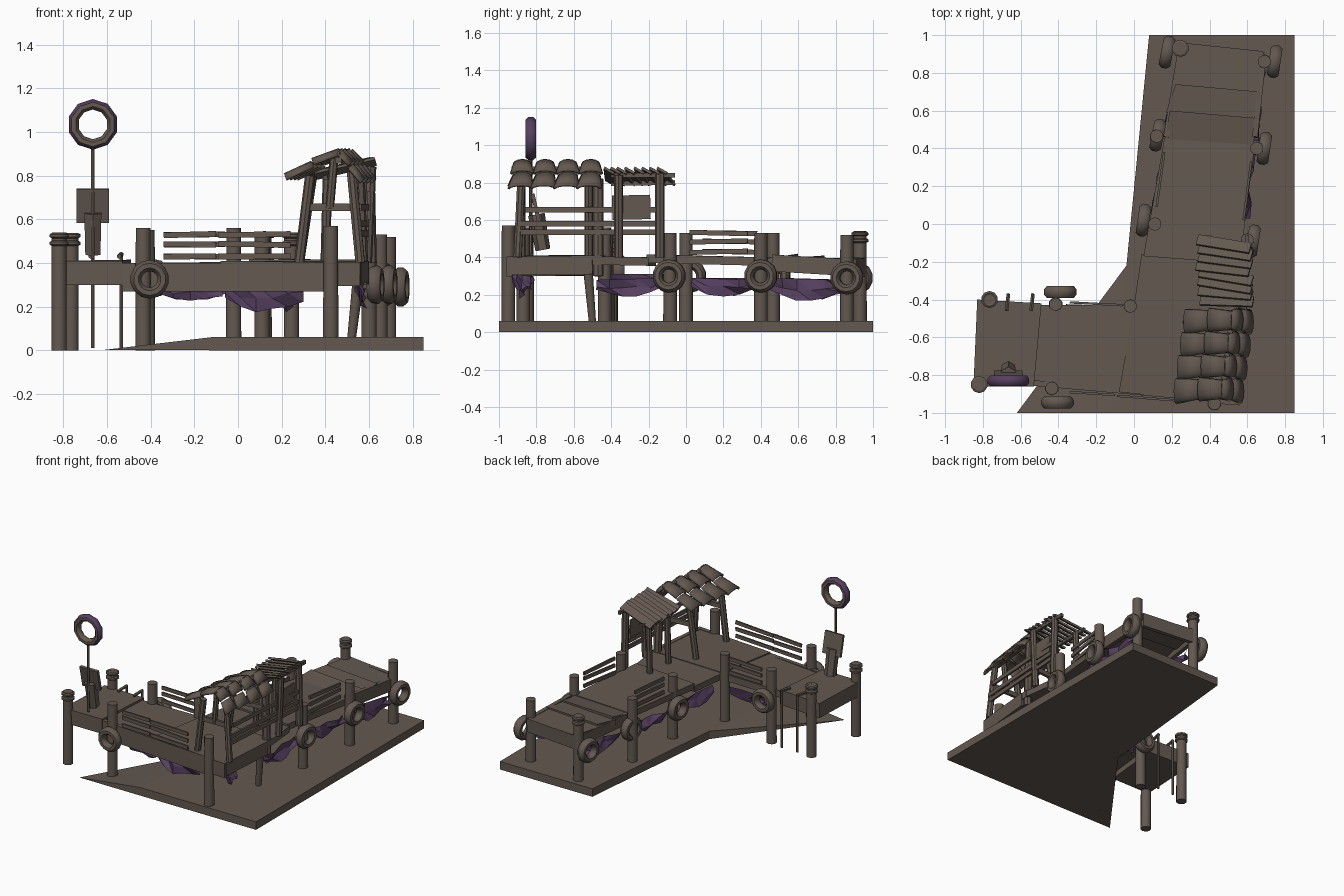
import bpy, bmesh, math, random
from mathutils import Vector as V, Matrix

if "Cube" in bpy.data.objects:
    bpy.data.objects.remove(bpy.data.objects["Cube"])
random.seed(4)

def mat(name, c):
    m = bpy.data.materials.new(name)
    m.diffuse_color = (*c, 1)
    m.use_nodes = True
    m.node_tree.nodes["Principled BSDF"].inputs["Base Color"].default_value = m.diffuse_color
    return m
WOOD = mat("weathered brown", (0.125, 0.098, 0.080))
PURPLE = mat("faded purple", (0.092, 0.050, 0.115))

def finish(name, bm, mats=(WOOD,), smooth=True):
    bmesh.ops.recalc_face_normals(bm, faces=bm.faces)
    me = bpy.data.meshes.new(name)
    bm.to_mesh(me)
    bm.free()
    for m in mats:
        me.materials.append(m)
    if smooth:
        me.shade_smooth()
        me.set_sharp_from_angle(angle=math.radians(40))
    ob = bpy.data.objects.new(name, me)
    bpy.context.collection.objects.link(ob)
    return ob

def log(name, p, q, r, r2=None, sides=10):
    p, q = V(p), V(q)
    bm = bmesh.new()
    rot = (q - p).to_track_quat('Z', 'Y').to_matrix().to_4x4()
    bmesh.ops.create_cone(bm, cap_ends=True, segments=sides, radius1=r, radius2=r2 or r,
                          depth=(q - p).length, matrix=Matrix.Translation((p + q) / 2) @ rot)
    return finish(name, bm)

def plank(name, p, q, w, t, up=(0, 0, 1)):
    """Box running from p to q, w across and t along up."""
    p, q = V(p), V(q)
    d = (q - p).normalized()
    side = d.cross(V(up)).normalized()
    n = side.cross(d)
    rot = Matrix((d, side, n)).transposed().to_4x4()
    bm = bmesh.new()
    bmesh.ops.create_cube(bm, size=1, matrix=Matrix.Translation((p + q) / 2) @ rot
                          @ Matrix.Diagonal(((q - p).length, w, t, 1)))
    return finish(name, bm, smooth=False)

def slab(name, top, thick):
    """Plate under a polygon of top corners."""
    bm = bmesh.new()
    a = [bm.verts.new(c) for c in top]
    b = [bm.verts.new((c[0], c[1], max(c[2] - thick, 0))) for c in top]
    bm.faces.new(a)
    bm.faces.new(b[::-1])
    for i in range(len(a)):
        j = (i + 1) % len(a)
        bm.faces.new((a[i], b[i], b[j], a[j]))
    bmesh.ops.remove_doubles(bm, verts=bm.verts, dist=0.001)
    return finish(name, bm, smooth=False)

def ring(name, c, axis, R, r, major=12, minor=8, stretch=1.0):
    """Torus around an axis; stretch widens it along that axis."""
    bm = bmesh.new()
    rot = V(axis).to_track_quat('Z', 'Y').to_matrix()
    rows = []
    for i in range(major):
        a = 2 * math.pi * (i + 0.5) / major
        row = []
        for j in range(minor):
            b = 2 * math.pi * (j + 0.5) / minor
            k = R + r * math.cos(b)
            row.append(bm.verts.new(V(c) + rot @ V((k * math.cos(a), k * math.sin(a), stretch * r * math.sin(b)))))
        rows.append(row)
    for i in range(major):
        for j in range(minor):
            s, t = rows[i], rows[(i + 1) % major]
            bm.faces.new((s[j], t[j], t[(j + 1) % minor], s[(j + 1) % minor]))
    return finish(name, bm, (WOOD, PURPLE))

def net(name, p, q, drop):
    """Crumpled cloth hanging between two points."""
    p, q = V(p), V(q)
    n = max(4, int((q - p).length / 0.07))
    out = (q - p).cross(V((0, 0, 1))).normalized()
    bm = bmesh.new()
    rows = []
    for i in range(n + 1):
        t = i / n
        sag = drop * (0.55 + 0.45 * math.sin(math.pi * t))
        c = p.lerp(q, t)
        rows.append([bm.verts.new(c + out * random.uniform(-0.025, 0.025)
                     - V((0, 0, sag * k + (random.uniform(-0.012, 0.012) if k else 0)))) for k in (0, 0.5, 1)])
    for s, t in zip(rows, rows[1:]):
        for k in (0, 1):
            bm.faces.new((s[k], t[k], t[k + 1]))
            bm.faces.new((s[k], t[k + 1], s[k + 1]))
    return finish(name, bm, (PURPLE,), smooth=False)

# Sloping ground slab with a wedge tip
slab("ground_slab", [(0.08, 1, .06), (-.04, -.22, .06), (-.12, -1, .06), (.85, -1, .06), (.85, 1, .06)], 0.06)
slab("ground_wedge", [(-.04, -.22, .06), (-.62, -1, 0.001), (-.12, -1, .06)], 0.06)

# Pier posts: x, y, top height
posts = [(-.765, -.40, .53), (-.82, -.85, .54), (-.415, -.425, .55), (-.435, -.87, .56), (-.02, -.435, .56),
         (.425, -.95, .57), (.11, 0, .53), (.12, .465, .53), (.245, .93, .54), (.60, -.085, .53),
         (.65, .40, .53), (.69, .86, .52)]
for x, y, h in posts:
    log("pier_post", (x, y, 0), (x, y, h), 0.037, 0.035)
for x, y in ((-.765, -.40), (-.82, -.85), (.245, .93)):
    for z in (.49, .525):
        ring("post_rope", (x, y, z), (0, 0, 1), 0.035, 0.012, 10, 6)
log("leaning_brace", (.52, -.50, .05), (.56, -.53, .40), 0.02, 0.028)

# Deck sections
slab("deck_left", [(-.83, -.40, .41), (-.49, -.42, .415), (-.53, -.86, .41), (-.85, -.86, .41)], 0.11)
slab("deck_front", [(-.5, -.43, .40), (0, -.43, .405), (-.08, -.89, .40), (-.54, -.85, .39)], 0.05)
slab("deck_corner", [(0, -.43, .41), (.60, -.45, .41), (.56, -.955, .40), (-.08, -.89, .41)], 0.05)
slab("deck_inner", [(.04, -.16, .40), (.57, -.20, .40), (.60, -.46, .405), (0, -.43, .405)], 0.045)
slab("deck_middle", [(.05, -.17, .415), (.16, .45, .40), (.64, .42, .40), (.56, -.21, .415)], 0.045)
slab("deck_back_a", [(.16, .44, .395), (.19, .60, .42), (.66, .56, .41), (.63, .42, .395)], 0.045)
slab("deck_back_b", [(.17, .59, .40), (.22, .74, .41), (.67, .70, .405), (.66, .55, .40)], 0.045)
slab("deck_back_c", [(.20, .73, .395), (.25, .96, .40), (.69, .91, .39), (.67, .69, .395)], 0.045)

# Edge boards flush with the decks
for p, q, h in (((-.53, -.842, .335), (.42, -.925, .335), .13), ((.42, -.935, .35), (.56, -.945, .35), .11),
                ((.548, -.94, .355), (.585, -.50, .36), .10), ((.25, .945, .345), (.68, .90, .345), .10),
                ((.64, .46, .37), (.685, .88, .345), .09), ((.17, .46, .365), (.25, .94, .35), .08)):
    plank("edge_board", p, q, .03, h)

# Tyre fenders
for c, ax in (((-.405, -.945, .325), (0, 1, 0)), ((-.39, -.36, .33), (0, 1, 0)),
              ((.63, -.09, .30), (1, -.15, 0)), ((.69, .40, .30), (1, -.15, 0)), ((.745, .86, .29), (1, -.15, 0)),
              ((.05, .02, .30), (1, -.15, 0)), ((.125, .47, .30), (1, -.2, 0)), ((.175, .91, .29), (1, -.2, 0))):
    ring("tyre_fender", c, ax, 0.063, 0.028, 14, 8, 1.2)

# Hanging cloth under the decks
for p, q, d in (((-.37, -.83, .30), (-.07, -.86, .30), .08), ((-.06, -.86, .30), (.30, -.89, .30), .12),
                ((.55, -.93, .31), (.56, -.83, .30), .08), ((.56, -.48, .28), (.58, -.12, .29), .10),
                ((.59, .03, .29), (.625, .37, .28), .10), ((.64, .44, .29), (.68, .82, .28), .11),
                ((.11, .05, .29), (.16, .40, .29), .09), ((.18, .52, .29), (.25, .87, .28), .10),
                ((-.36, -.44, .32), (-.06, -.45, .32), .10), ((.04, -.40, .31), (.10, -.06, .31), .09)):
    net("hanging_cloth", p, q, d)

# Slatted railings
for p, q in (((-.34, -.89, 0), (-.10, -.905, 0)), ((-.09, -.91, 0), (.24, -.935, 0)),
             ((-.34, -.415, 0), (-.06, -.43, 0)), ((.58, .02, 0), (.62, .33, 0)), ((.12, .09, 0), (.16, .38, 0))):
    for z in (.43, .485, .53):
        j = random.uniform(-.004, .004)
        plank("railing_slat", (p[0], p[1], z + j), (q[0], q[1], z - j), 0.012, 0.026)
for z, y0, y1 in ((.655, -.86, -.14), (.58, -.90, -.14), (.535, -.90, -.14)):
    plank("shelter_rail", (.56, y0, z), (.61, y1, z), 0.014, 0.03)

# Shelter frame
for p, q, r in (((.28, -.88, .40), (.33, -.88, .80), .023), ((.28, -.52, .40), (.34, -.52, .80), .023),
                ((.56, -.90, .40), (.52, -.88, .82), .023), ((.57, -.47, .30), (.55, -.47, .82), .030),
                ((.59, -.36, .40), (.61, -.36, .84), .024), ((.61, -.14, .40), (.60, -.14, .85), .026),
                ((.40, -.14, .40), (.41, -.14, .80), .022), ((.40, -.36, .40), (.41, -.36, .80), .022),
                ((.42, -.88, .65), (.44, -.88, .88), .02)):
    log("shelter_post", p, q, r, sides=8)
plank("shelter_crossbar", (.30, -.88, .655), (.54, -.88, .655), .02, .035)
plank("shelter_crossbar", (.31, -.52, .655), (.56, -.50, .655), .02, .035)
plank("ridge_beam", (.46, -.93, .87), (.52, -.47, .87), .03, .03)
plank("shelter_panel", (.60, -.395, .665), (.60, -.19, .67), .012, .13)

# Curved roof tiles, two overlapping tiers per slope
def tile(name, top, bottom, w0, w1):
    top, bottom = V(top), V(bottom)
    d = (bottom - top).normalized()
    up = d.cross(V((0, 1, 0)))
    up = up if up.z > 0 else -up
    bm = bmesh.new()
    rows = []
    for c, w in ((top, w0), (bottom, w1)):
        rows.append([bm.verts.new(c + V((0, w / 2 * math.cos(a), 0)) + up * 0.030 * (math.sin(a) - .6))
                     for a in (math.pi * k / 6 for k in range(7))])
    for k in range(6):
        bm.faces.new((rows[0][k], rows[0][k + 1], rows[1][k + 1], rows[1][k]))
    ob = finish(name, bm)
    m = ob.modifiers.new("thickness", 'SOLIDIFY')
    m.thickness = 0.012
for i in range(4):
    y = -.875 + i * .122
    x = .465 + i * .017
    for ex, ez in ((x - .25, .80), (x + .11, .78)):
        mid = V(((x + ex) / 2, y, (.915 + ez) / 2))
        tile("roof_tile", (x, y, .915), mid + V((0, 0, .012)), .10, .13)
        tile("roof_tile", mid, (ex, y - .01, ez), .105, .14)

# Plank roof of the small lean-to
for i in range(8):
    y = -.385 + i * .043
    j = random.uniform(-.012, .012)
    s = random.uniform(-.012, .012)
    plank("roof_plank", (.34 + j, y - .01 + s, .80), (.62 + j, y - .035 - s, .865), .06, .014, (0, .55, 1))
plank("roof_batten", (.40, -.40, .795), (.40, -.06, .80), .02, .025)
plank("roof_batten", (.60, -.40, .84), (.60, -.06, .84), .02, .025)

# Notice board and lifebuoy on a pole
log("sign_pole", (-.665, -.83, .42), (-.665, -.83, .94), 0.009, sides=6)
plank("notice_board", (-.665, -.82, .74), (-.665, -.785, .585), .15, .02, (0, 1, 0))
log("board_stand", (-.665, -.80, .63), (-.665, -.765, .44), 0.045, 0.04, sides=6)
buoy = ring("lifebuoy", (-.665, -.83, 1.035), (0, 1, 0), 0.092, 0.026, 10, 8, 1.15)
for f in buoy.data.polygons:
    out = V((f.center.x + .665, 0, f.center.z - 1.035)).normalized()
    if f.normal.dot(out) > .6:
        f.material_index = 1

# Ladder rails hooked over the deck edge
for x in (-.665, -.535):
    log("ladder_rail", (x, -.375, 0.01), (x, -.375, .44), 0.009, sides=6)
    log("ladder_hook", (x, -.37, .44), (x - .01, -.46, .43), 0.011, sides=6)
